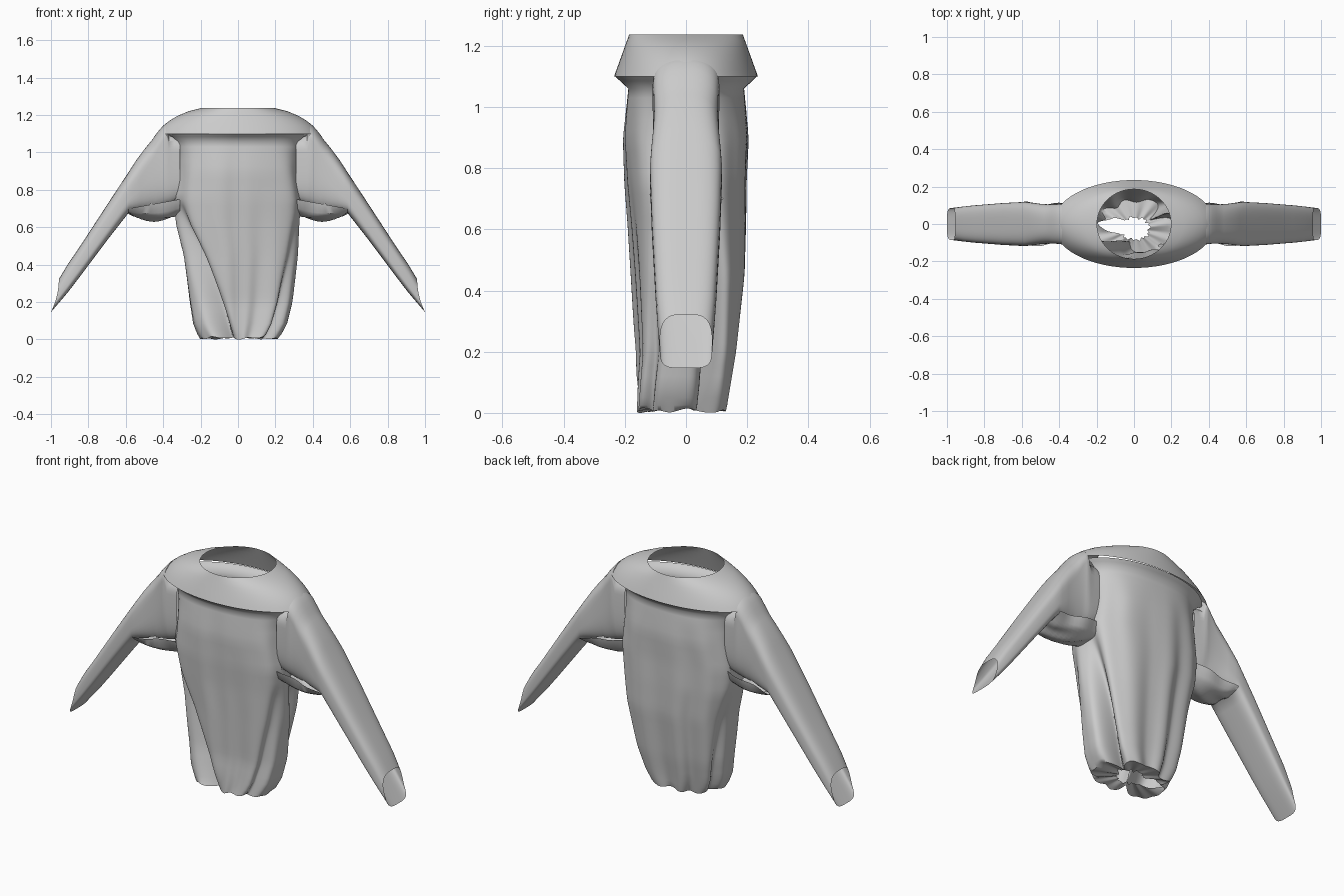
import bpy, bmesh, math

old = bpy.data.objects.get("Cube")
if old:
    bpy.data.objects.remove(old)

GREY = (0.6, 0.6, 0.6, 1)
cloth = bpy.data.materials.new("grey cloth")
cloth.use_nodes = True
cloth.diffuse_color = GREY
cloth.node_tree.nodes["Principled BSDF"].inputs["Base Color"].default_value = GREY


def interp(table, v):
    """Blend the rows of a table sorted by rising first column."""
    if v <= table[0][0]:
        return table[0][1:]
    for lo, hi in zip(table, table[1:]):
        if v <= hi[0]:
            f = (v - lo[0]) / (hi[0] - lo[0])
            return [p + (q - p) * f for p, q in zip(lo[1:], hi[1:])]
    return table[-1][1:]


def power(v, n):
    return math.copysign(abs(v) ** (2 / n), v)


def loft(name, rings, closed=True, drop=None, angle=60):
    """Skin a list of point rings; drop removes faces by their centre."""
    bm = bmesh.new()
    rows = [[bm.verts.new(p) for p in ring] for ring in rings]
    n = len(rows[0])
    for a, b in zip(rows, rows[1:]):
        for i in range(n if closed else n - 1):
            j = (i + 1) % n
            bm.faces.new((a[i], a[j], b[j], b[i]))
    if drop:
        gone = [f for f in bm.faces if drop(f.calc_center_median())]
        bmesh.ops.delete(bm, geom=gone, context='FACES')
    bmesh.ops.recalc_face_normals(bm, faces=bm.faces)
    mesh = bpy.data.meshes.new(name)
    bm.to_mesh(mesh)
    bm.free()
    ob = bpy.data.objects.new(name, mesh)
    bpy.context.collection.objects.link(ob)
    mesh.materials.append(cloth)
    bpy.ops.object.select_all(action='DESELECT')
    ob.select_set(True)
    bpy.context.view_layer.objects.active = ob
    bpy.ops.object.shade_smooth_by_angle(angle=math.radians(angle))


# Shoulder yoke: oval rings from the rim up to the neck opening
YOKE = [(1.10, .435, .235), (1.12, .42, .228), (1.145, .398, .219),
        (1.17, .366, .210), (1.195, .325, .201), (1.22, .265, .192),
        (1.237, .198, .186)]
TURN = [math.tau * i / 96 for i in range(96)]
loft("shoulder_yoke", [[(a * math.cos(t), b * math.sin(t), z) for t in TURN]
                       for z, a, b in YOKE])

# Draped body: height, half width, half depth, shift in x and y, squareness
BODY = [(0, .21, .162, .005, -.025, 2.3), (.08, .25, .165, .01, -.015, 2.5),
        (.2, .275, .170, .015, 0, 2.6), (.45, .308, .191, .015, .008, 2.6),
        (.62, .335, .198, 0, .005, 2.6), (.75, .345, .203, 0, 0, 2.6),
        (.9, .325, .208, 0, 0, 2.6), (1.0, .325, .197, 0, 0, 2.5),
        (1.06, .345, .190, 0, 0, 2.3), (1.10, .40, .232, 0, 0, 2)]
# Folds: angle at the hem, angle at the chest, width, depth, top height
FOLDS = [(-106, -160, 12, .55, .75), (36, 4, 12, .55, .75),
         (-74, -70, 16, .20, 1.1), (-91, -91, 5, .08, 1.1),
         (-40, -25, 9, .22, .65), (122, 112, 14, .20, 1.0),
         (160, 168, 9, .20, .65), (88, 86, 10, .12, 1.05)]


def fold_scale(deg, z):
    s = 1.0
    for hem, chest, width, depth, top in FOLDS:
        if z < top:
            k = z / top
            d = (deg - hem - (chest - hem) * k + 180) % 360 - 180
            s -= depth * (1 - k) ** .8 * math.exp(-(d / width) ** 2)
    return s


def body_ring(z, curl=0.0):
    """One ring of cloth; curl turns the hem inward, except at the open side."""
    a, b, cx, cy, n = interp(BODY, z)
    ring = []
    for i in range(180):
        t = math.radians(2 * i)
        s = fold_scale(2 * i, z)
        s *= 1 + .01 * math.sin(11 * t + 3 * z) * min(1, max(0, (1.05 - z) * 5))
        opening = math.exp(-((2 * i - 168) / 20) ** 2)
        jag = 1 + .15 * math.sin(13 * t) * math.cos(5 * t)
        s = s + (min(s, .36 * jag) - s) * curl * (1 - opening)
        ragged = .008 * (1 + math.sin(9 * t) * math.cos(4 * t)) if z < .02 else 0
        ring.append((cx + a * s * power(math.cos(t), n),
                     cy + b * s * power(math.sin(t), n), z + ragged + .012 * curl))
    return ring


levels = [1.10, 1.085, 1.06] + [1.03 - .035 * i for i in range(29)] + [.025, 0]
loft("draped_body", [body_ring(z) for z in levels] + [body_ring(0, c) for c in (.3, .65, 1)],
     drop=lambda c: abs(c.y) < .08 and c.z > .76)

# Sleeves: distance out, top, widest height, bottom, half width
SLEEVE = [(.31, 1.09, 1.0, .74, .100), (.37, 1.10, 1.0, .72, .106),
          (.385, 1.154, 1.07, .715, .109), (.40, 1.144, 1.06, .71, .107),
          (.42, 1.121, 1.03, .705, .105), (.44, 1.096, .99, .70, .105),
          (.457, 1.07, .96, .70, .105), (.50, 1.018, .90, .69, .108),
          (.543, .96, .835, .685, .114), (.585, .895, .786, .677, .118),
          (.70, .72, .615, .53, .112), (.85, .49, .40, .33, .10),
          (.965, .322, .235, .18, .088)]


def sleeve_ring(x, side):
    top, mid, low, w = interp(SLEEVE, x)
    ring = []
    for i in range(48):
        t = math.tau * i / 48
        crown = 2.4 + .9 * min(1, max(0, (x - .4) / .3))
        n, h = (crown, top - mid) if math.sin(t) > 0 else (4, mid - low)
        ring.append((side * x, w * power(math.cos(t), n), mid + h * power(math.sin(t), n)))
    return ring


def cuff_ring(side):
    """Upright open cuff whose lower edge reaches further out."""
    ring = []
    for x, y, z in sleeve_ring(.965, side):
        f = (.322 - z) / .142
        ring.append((side * (.958 + .042 * f * f), y * .97, z - .034 * f))
    return ring


# Underarm pocket: a crumpled hammock between sleeve and body
def pocket_ring(u, side):
    x = .31 + .275 * u
    sag = .055 * math.sin(math.pi * min(1, u * .8 + .2)) ** .7
    ring = []
    for i in range(17):
        v = -1 + i / 8
        bump = .008 * math.sin(5 * v + 9 * u)
        ring.append((side * x, v * (.102 + .012 * u + bump),
                     .75 - .05 * u - (sag + .045 - .02 * u) * (1 - v * v) ** .4
                     + bump * (1 - abs(v))))
    return ring


for label, side in (("left", 1), ("right", -1)):
    steps = [.31, .34, .37, .385, .40, .42, .44, .457, .48, .50, .52, .543,
             .565, .585, .62, .70, .78, .85, .91]
    loft(label + "_sleeve", [sleeve_ring(x, side) for x in steps] + [cuff_ring(side)],
         drop=lambda c: abs(c.x) < .57 and c.z < .72 and abs(c.y) < .08)
    loft(label + "_underarm_pocket",
         [pocket_ring(i / 12, side) for i in range(13)], closed=False, angle=35)
